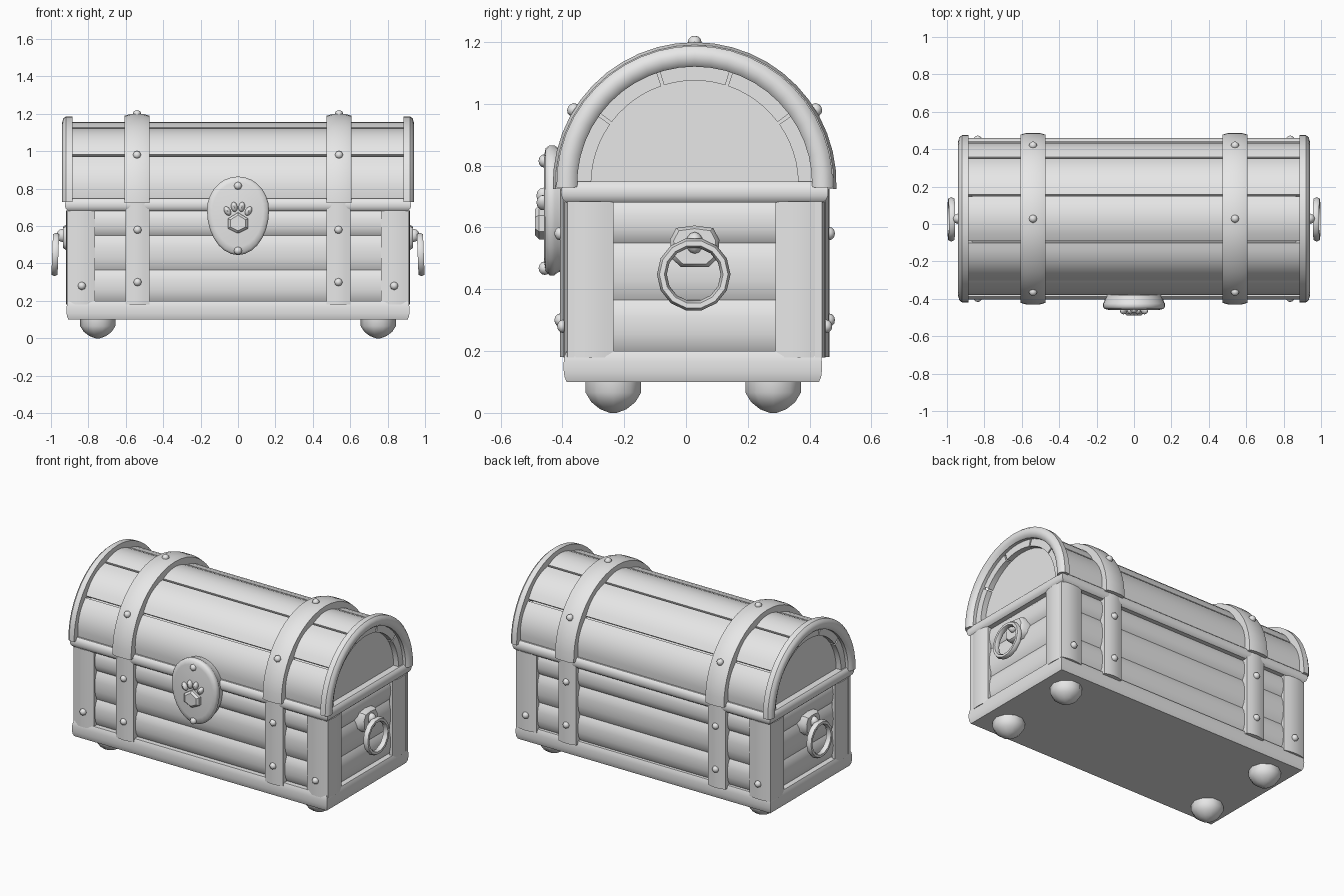
import bpy, bmesh, math
from mathutils import Matrix, Vector

if "Cube" in bpy.data.objects:
    bpy.data.objects.remove(bpy.data.objects["Cube"])

grey = bpy.data.materials.new("plain_grey")
grey.diffuse_color = (0.8, 0.8, 0.8, 1)
grey.use_nodes = True
grey.node_tree.nodes["Principled BSDF"].inputs["Base Color"].default_value = grey.diffuse_color
CY, CZ = 0.028, 0.74          # lid arc centre in y and z


def finish(bm, name, angle=40):
    bmesh.ops.recalc_face_normals(bm, faces=bm.faces)
    me = bpy.data.meshes.new(name)
    bm.to_mesh(me)
    bm.free()
    ob = bpy.data.objects.new(name, me)
    bpy.context.collection.objects.link(ob)
    me.materials.append(grey)
    bpy.ops.object.select_all(action='DESELECT')
    bpy.context.view_layer.objects.active = ob
    ob.select_set(True)
    bpy.ops.object.shade_smooth_by_angle(angle=math.radians(angle))
    return ob


def loft(rings, name, angle=40):
    """Skin a list of equal-length point rings and cap both ends."""
    bm = bmesh.new()
    vs = [[bm.verts.new(p) for p in r] for r in rings]
    n = len(vs[0])
    for a, b in zip(vs, vs[1:]):
        for i in range(n):
            bm.faces.new((a[i], a[(i + 1) % n], b[(i + 1) % n], b[i]))
    bm.faces.new(vs[0])
    bm.faces.new(vs[-1])
    return finish(bm, name, angle)


def layer(name, z0, z1, hx, hy, bulge, cy=CY):
    """Rectangular course of boards with rounded-out sides."""
    rings = []
    for i in range(7):
        t = i / 6
        d = bulge * (1 - math.sqrt(max(0, 1 - (2 * t - 1) ** 2 * 0.96)))
        x, y, z = hx - d, hy - d, z0 + (z1 - z0) * t
        rings.append([(-x, cy - y, z), (x, cy - y, z), (x, cy + y, z), (-x, cy + y, z)])
    return loft(rings, name)


def arc(name, x_profile, a0, a1, n, bulge=0.0):
    """Sweep a closed (x, radius) profile round the lid axis."""
    rings = []
    for i in range(n + 1):
        t = i / n
        a = math.radians(a0 + (a1 - a0) * t)
        b = bulge * math.sin(math.pi * t)
        rings.append([(x, CY + (r + b * (r > 0.38)) * math.cos(a),
                       CZ + (r + b * (r > 0.38)) * math.sin(a)) for x, r in x_profile])
    return loft(rings, name)


def slab(name, c, w, h, axis, sign, t=0.035, crown=0.012):
    """Vertical plate, slightly crowned, facing axis/sign; c is the outer face centre."""
    prof = [(-w / 2, -t), (-w / 2, -crown), (-w / 4, -crown * 0.25), (0, 0),
            (w / 4, -crown * 0.25), (w / 2, -crown), (w / 2, -t)]
    rings = []
    for z in (c[2] - h / 2, c[2] + h / 2):
        if axis == 'y':
            rings.append([(c[0] + u, c[1] + sign * v, z) for u, v in prof])
        else:
            rings.append([(c[0] + sign * v, c[1] + u, z) for u, v in prof])
    return loft(rings, name)


def blob(name, c, s, u=8, v=6, rot=None, angle=50):
    bm = bmesh.new()
    m = Matrix.Translation(c) @ (rot or Matrix()) @ Matrix.Diagonal((*s, 1))
    bmesh.ops.create_uvsphere(bm, u_segments=u, v_segments=v, radius=1, matrix=m)
    return finish(bm, name, angle)


def rivet(name, c, d):
    rot = Vector(d).to_track_quat('Z', 'Y').to_matrix().to_4x4()
    return blob(name, c, (0.022, 0.022, 0.02), 8, 6, rot, 60)


# body: base, three courses of boards, top rim
layer("base_plank", 0.10, 0.20, 0.917, 0.418, 0.012, 0.022)
for i, (z0, z1) in enumerate([(0.20, 0.365), (0.365, 0.55), (0.55, 0.685)]):
    layer(f"body_plank_{i}", z0, z1, 0.895, 0.405, 0.028)
layer("body_rim", 0.68, 0.748, 0.925, 0.432, 0.022)

# feet
for sx in (-1, 1):
    for y in (-0.235, 0.282):
        rings = []
        for z, r in [(0.11, 0.094), (0.065, 0.094), (0.035, 0.075), (0.012, 0.045), (0.0, 0.012)]:
            rings.append([(sx * 0.75 + r * math.cos(k * math.pi / 5),
                           y + r * math.sin(k * math.pi / 5), z) for k in range(10)])
        loft(rings, "foot", 50)

# corner posts, body straps and their rivets
for sx in (-1, 1):
    for sy in (-1, 1):
        slab("corner_post_front", (sx * 0.84, CY + sy * 0.424, 0.432), 0.15, 0.505, 'y', sy)
        slab("corner_post_side", (sx * 0.92, CY + sy * 0.337, 0.432), 0.15, 0.505, 'x', sx)
        rivet("corner_rivet", (sx * 0.835, CY + sy * 0.425, 0.28), (0, sy, 0))
        slab("body_strap", (sx * 0.537, CY + sy * 0.436, 0.455), 0.128, 0.55, 'y', sy, 0.05)
        for z in (0.30, 0.58):
            rivet("strap_rivet", (sx * 0.537, CY + sy * 0.434, z), (0, sy, 0))

# lid: inner core with recessed ends, five boards, straps and end hoops
arc("lid_core", [(-0.865, 0.001), (0.865, 0.001), (0.865, 0.385), (-0.865, 0.385)], 0, 180, 30)
for i in range(5):
    arc(f"lid_plank_{i}", [(-0.9, 0.335), (0.9, 0.335), (0.9, 0.404), (-0.9, 0.404)],
        i * 36 + 0.8, i * 36 + 35.2, 6, 0.013)
for sx in (-1, 1):
    xc = sx * 0.54
    arc("lid_strap", [(xc - 0.067, 0.39), (xc + 0.067, 0.39), (xc + 0.067, 0.45), (xc + 0.035, 0.459),
                      (xc - 0.035, 0.459), (xc - 0.067, 0.45)], -2, 182, 24)
    arc("lid_end_hoop", [(sx * x, r) for x, r in [(0.885, 0.38), (0.92, 0.38), (0.934, 0.392),
                                                  (0.94, 0.415), (0.934, 0.435), (0.92, 0.447),
                                                  (0.885, 0.447)]], -1.5, 181.5, 24)
    for a in (31.5, 90, 148.5):
        c, s = math.cos(math.radians(a)), math.sin(math.radians(a))
        rivet("lid_rivet", (xc, CY + 0.46 * c, CZ + 0.46 * s), (0, c, s))

# lock plate: egg outline with rounded edge
rings = []
for y, k in [(-0.38, 0.94), (-0.415, 0.96), (-0.425, 1.0), (-0.442, 1.0), (-0.454, 0.95), (-0.459, 0.82)]:
    ring = []
    for j in range(28):
        a = j * 2 * math.pi / 28
        ring.append((0.166 * k * math.cos(a), y,
                     0.685 + k * math.sin(a) * (0.18 if math.sin(a) > 0 else 0.24)))
    rings.append(ring)
loft(rings, "lock_plate", 50)
for z in (0.815, 0.468):
    rivet("lock_rivet", (0, -0.457, z), (0, -1, 0))

# paw relief on the lock plate
rings = []
for y, k in [(-0.45, 1.0), (-0.475, 1.0), (-0.488, 0.75)]:
    rings.append([(x * k, y, 0.617 + z * k) for x, z in
                  [(-0.054, -0.03), (0, -0.056), (0.054, -0.03), (0.054, 0.022), (0, 0.056), (-0.054, 0.022)]])
loft(rings, "paw_pad", 30)
for sx in (-1, 1):
    for x, z, tilt in [(0.056, 0.68, 30), (0.02, 0.702, 10)]:
        blob("paw_toe", (sx * x, -0.462, z), (0.017, 0.022, 0.027), 8, 6,
             Matrix.Rotation(math.radians(sx * tilt), 4, 'Y'))

# side handles: bracket, knob and hanging ring
for sx in (-1, 1):
    rings = []
    for x, k in [(0.87, 1.0), (0.92, 1.0), (0.935, 0.85)]:
        rings.append([(sx * x, CY + k * y, 0.54 + k * z) for y, z in
                      [(-0.08, 0.02), (-0.06, 0.058), (0, 0.066), (0.06, 0.058), (0.08, 0.02),
                       (0.075, -0.04), (0.045, -0.068), (-0.045, -0.068), (-0.075, -0.04)]])
    loft(rings, "handle_bracket", 40)
    blob("handle_knob", (sx * 0.94, CY, 0.55), (0.03, 0.028, 0.035))
    bm = bmesh.new()
    grid = []
    for i in range(14):
        a = i * 2 * math.pi / 14
        row = []
        for j in range(6):
            b = j * math.pi / 3
            r = 0.103 + 0.016 * math.cos(b)
            z = r * math.sin(a)
            row.append(bm.verts.new((sx * (0.977 + 0.019 * math.sin(b) - 0.04 * z),
                                     0.025 + r * math.cos(a), 0.448 + z)))
        grid.append(row)
    for i in range(14):
        for j in range(6):
            p, q = grid[i], grid[(i + 1) % 14]
            bm.faces.new((p[j], q[j], q[(j + 1) % 6], p[(j + 1) % 6]))
    finish(bm, "handle_ring", 60)
